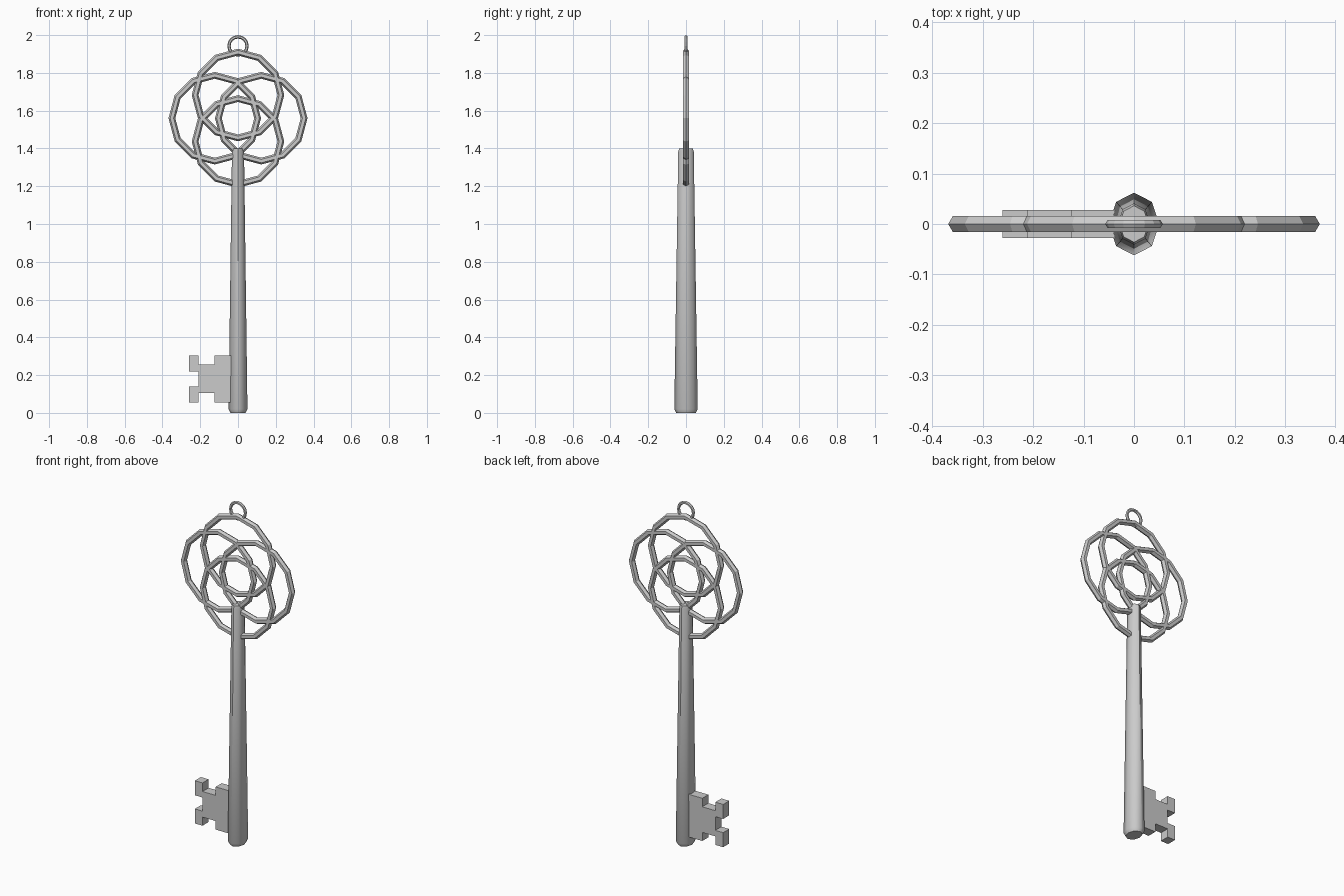
import bpy, bmesh, math
from mathutils import Matrix

if "Cube" in bpy.data.objects:
    bpy.data.objects.remove(bpy.data.objects["Cube"])


def make_object(name, bm, smooth=None):
    bmesh.ops.recalc_face_normals(bm, faces=bm.faces)
    mesh = bpy.data.meshes.new(name)
    bm.to_mesh(mesh)
    bm.free()
    ob = bpy.data.objects.new(name, mesh)
    bpy.context.collection.objects.link(ob)
    if smooth:
        bpy.context.view_layer.objects.active = ob
        ob.select_set(True)
        bpy.ops.object.shade_smooth_by_angle(angle=math.radians(smooth))
        ob.select_set(False)
    return ob


def ring(name, x, z, major, minor, segments, sides=6, turn=0.0):
    """Low-poly torus standing in the xz plane."""
    bm = bmesh.new()
    loops = []
    for i in range(segments):
        a = turn + 2 * math.pi * i / segments
        loop = []
        for j in range(sides):
            b = 2 * math.pi * j / sides
            r = major + minor * math.cos(b)
            loop.append(bm.verts.new((x + r * math.cos(a), minor * math.sin(b), z + r * math.sin(a))))
        loops.append(loop)
    for i in range(segments):
        p, q = loops[i], loops[(i + 1) % segments]
        for j in range(sides):
            k = (j + 1) % sides
            bm.faces.new((p[j], q[j], q[k], p[k]))
    return make_object(name, bm)


# Bow: four interlaced rings around a common centre
CZ, OFF = 1.56, 0.123
for i, name in enumerate(("right", "top", "left", "bottom")):
    a = i * math.pi / 2
    ring("bow_ring_" + name, OFF * math.cos(a), CZ + OFF * math.sin(a), 0.227, 0.018, 12, turn=a)

# Small hanging loop
ring("hanging_loop", 0, 1.943, 0.048, 0.009, 16)

# Tapered shaft with chamfered ends, slightly oval
bm = bmesh.new()
N = 8
rows = []
for z, rx, ry in ((0, 0.04, 0.052), (0.02, 0.05, 0.062), (1.385, 0.032, 0.041), (1.4, 0.029, 0.036)):
    rows.append([bm.verts.new((rx * math.cos(2 * math.pi * k / N), ry * math.sin(2 * math.pi * k / N), z))
                 for k in range(N)])
for lo, hi in zip(rows, rows[1:]):
    for k in range(N):
        n = (k + 1) % N
        bm.faces.new((lo[k], lo[n], hi[n], hi[k]))
bm.faces.new(rows[0])
bm.faces.new(rows[-1])
make_object("shaft", bm, 50)

# Bit: notched plate extruded through its thickness
half = [(-0.01, 0.305), (-0.125, 0.305), (-0.125, 0.255), (-0.21, 0.255),
        (-0.21, 0.305), (-0.26, 0.305), (-0.26, 0.22), (-0.21, 0.22)]
MID = 0.18
outline = half + [(x, 2 * MID - z) for x, z in reversed(half)]
bm = bmesh.new()
face = bm.faces.new([bm.verts.new((x, -0.028, z)) for x, z in outline])
ext = bmesh.ops.extrude_face_region(bm, geom=[face])
bmesh.ops.translate(bm, vec=(0, 0.056, 0), verts=[v for v in ext["geom"] if isinstance(v, bmesh.types.BMVert)])
make_object("bit", bm)
